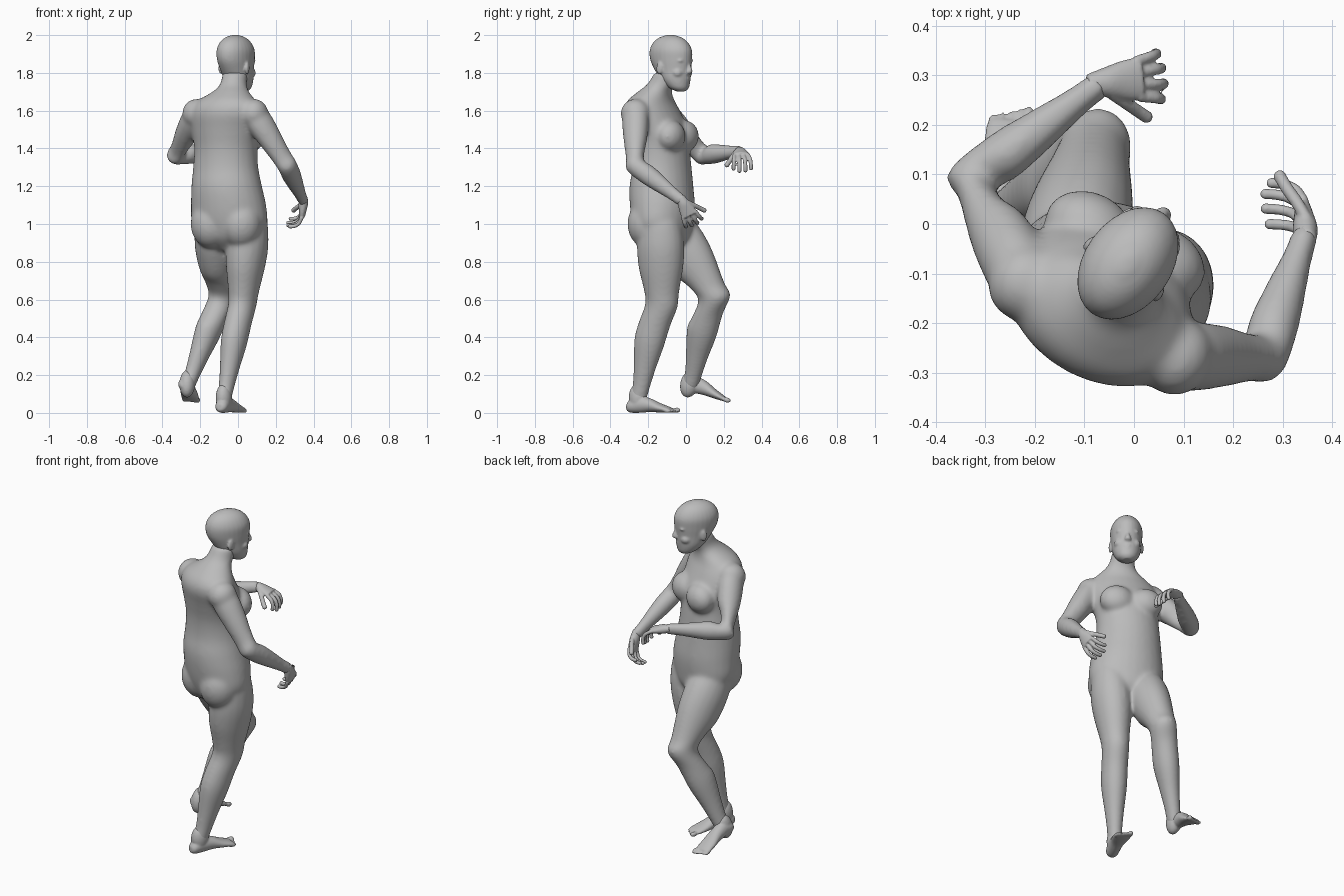
import bpy, bmesh, math
from mathutils import Vector, Matrix

cube = bpy.data.objects.get("Cube")
if cube:
    bpy.data.objects.remove(cube)

UP = Vector((0, 0, 1))
skin = bpy.data.materials.new("plain grey")
skin.use_nodes = True
skin.diffuse_color = (0.5, 0.5, 0.5, 1)
skin.node_tree.nodes["Principled BSDF"].inputs["Base Color"].default_value = skin.diffuse_color


def frame(yaw):
    """Across and forward directions for a part turned from +y towards +x."""
    a = math.radians(yaw)
    return Vector((math.cos(a), -math.sin(a), 0)), Vector((math.sin(a), math.cos(a), 0))


def loft(bm, rings, sides=20, steps=4):
    """Closed skin through (centre, half axis, half axis) rings, eased between them."""
    def ease(a, b, c, d, t):
        return 0.5 * (2 * b + (c - a) * t + (2 * a - 5 * b + 4 * c - d) * t * t
                      + (3 * b - a - 3 * c + d) * t ** 3)
    last = len(rings) - 1
    fine = []
    for i in range(last):
        quad = [rings[max(0, min(last, i + k))] for k in (-1, 0, 1, 2)]
        for s in range(steps):
            fine.append([ease(*(q[j] for q in quad), s / steps) for j in range(3)])
    fine.append(rings[last])
    loops = []
    for c, u, v in fine:
        angles = [math.tau * k / sides for k in range(sides)]
        loops.append([bm.verts.new(c + u * math.cos(a) + v * math.sin(a)) for a in angles])
    for lo, hi in zip(loops, loops[1:]):
        for k in range(sides):
            n = (k + 1) % sides
            bm.faces.new((lo[k], lo[n], hi[n], hi[k]))
    bm.faces.new(loops[0][::-1])
    bm.faces.new(loops[-1])


def ball(bm, centre, u, v, w):
    """Ellipsoid with three half axes."""
    m = Matrix((u, v, w)).transposed().to_4x4()
    m.translation = centre
    bmesh.ops.create_uvsphere(bm, u_segments=20, v_segments=12, radius=1, matrix=m)


def limb(bm, joints, profile, forward):
    """Tube along two bones; profile rows: place along, across, depth, shift back."""
    joints = [Vector(j) for j in joints]
    rings = []
    for t, across, depth, back in profile:
        i = max(0, min(int(t), len(joints) - 2))
        tangent = joints[i + 1] - joints[i]
        if abs(t - 1) < 0.2:
            tangent = (joints[1] - joints[0]).normalized() + (joints[2] - joints[1]).normalized()
        u = forward.cross(tangent).normalized()
        v = tangent.cross(u).normalized()
        rings.append((joints[i].lerp(joints[i + 1], t - i) - v * back, u * across, v * depth))
    loft(bm, rings)


def finish(bm, name, voxel, rounds):
    """Fuse the overlapping forms of one part into a single smooth skin."""
    bmesh.ops.recalc_face_normals(bm, faces=bm.faces)
    mesh = bpy.data.meshes.new(name)
    bm.to_mesh(mesh)
    bm.free()
    mesh.materials.append(skin)
    ob = bpy.data.objects.new(name, mesh)
    bpy.context.collection.objects.link(ob)
    fuse = ob.modifiers.new("fuse", 'REMESH')
    fuse.mode = 'VOXEL'
    fuse.voxel_size = voxel
    fuse.use_smooth_shade = True
    soft = ob.modifiers.new("soften", 'SMOOTH')
    soft.factor = 0.5
    soft.iterations = rounds


# Torso: height, centre x, centre y, half width, half depth, yaw
body = bmesh.new()
TORSO = [(.86, -.05, -.10, .08, .07, 20), (.92, -.045, -.11, .16, .13, 20),
         (1.0, -.045, -.12, .205, .155, 20), (1.1, -.05, -.125, .203, .168, 20),
         (1.2, -.06, -.13, .19, .166, 21), (1.3, -.065, -.127, .176, .153, 23),
         (1.4, -.064, -.133, .172, .148, 25), (1.5, -.066, -.148, .188, .15, 27),
         (1.59, -.068, -.178, .195, .138, 27), (1.65, -.06, -.185, .165, .115, 27),
         (1.7, -.038, -.165, .1, .088, 29), (1.74, -.024, -.132, .07, .075, 32),
         (1.8, -.015, -.1, .066, .07, 36)]
rings = []
for z, x, y, w, d, yaw in TORSO:
    u, f = frame(yaw)
    rings.append((Vector((x, y, z)), u * w, f * d))
loft(body, rings, 28)

chest_u, chest_f = frame(26)
hip_u, hip_f = frame(20)
for s in (-1, 1):
    ball(body, Vector((-.062, -.135, 1.465)) + chest_u * s * .08 + chest_f * .1,
         chest_u * .095, chest_f * .075, UP * .085)
    ball(body, Vector((-.045, -.125, 1.0)) + hip_u * s * .085 - hip_f * .05,
         hip_u * .11, hip_f * .11, UP * .13)

# Legs
LEG = [(-.35, .06, .07, 0), (-.15, .095, .105, 0), (.05, .107, .123, 0), (.25, .11, .128, 0),
       (.5, .1, .12, 0), (.8, .081, .097, 0), (1, .073, .088, 0), (1.2, .071, .086, .012),
       (1.4, .069, .083, .016), (1.65, .053, .062, .008), (1.85, .042, .048, 0),
       (2, .038, .046, 0)]
limb(body, [(.055, -.135, .96), (.022, -.13, .57), (-.075, -.255, .07)], LEG, hip_f)
limb(body, [(-.125, -.06, .96), (-.082, .15, .61), (-.268, .02, .14)], LEG, hip_f)

# Arms with rounded shoulders
ARM = [(0, .064, .072, 0), (.2, .067, .075, 0), (.5, .061, .066, 0), (.8, .053, .057, 0),
       (1, .052, .054, 0), (1.25, .051, .054, 0), (1.5, .043, .047, 0),
       (1.8, .031, .036, 0), (2, .028, .034, 0)]
LEFT = [(.085, -.268, 1.585), (.26, -.268, 1.31), (.347, -.018, 1.12)]
RIGHT = [(-.22, -.118, 1.585), (-.328, .088, 1.365), (-.065, .285, 1.385)]
for arm in (LEFT, RIGHT):
    limb(body, arm, ARM, Vector((.2, .5, .8)))
    shoulder = Vector(arm[0])
    ball(body, shoulder, chest_u * .075, chest_f * .08, UP * .078)
    neck = Vector((-.04, -.165, 1.685))
    loft(body, [(neck, chest_f * .065, UP * .05),
                (neck.lerp(shoulder, .5), chest_f * .08, UP * .058),
                (shoulder, chest_f * .076, UP * .07)])
finish(body, "body", .009, 20)

# Head: height, forward offset, half width, half depth
head = bmesh.new()
u, f = frame(36)
base = Vector((-.0125, -.08, 0))
HEAD = [(1.702, .066, .024, .024), (1.722, .052, .053, .054), (1.765, .03, .073, .083),
        (1.82, .012, .08, .106), (1.87, .002, .086, .122), (1.92, 0, .087, .123),
        (1.96, -.002, .072, .102), (1.987, -.002, .046, .066), (2.001, -.002, .012, .018)]
loft(head, [(base + f * o + UP * z, u * w, f * d) for z, o, w, d in HEAD], 28)


def feature(side, ahead, z, w, d, h):
    ball(head, base + u * side + f * ahead + UP * z, u * w, f * d, UP * h)


nose = base + f * .111
loft(head, [(nose + UP * 1.86, u * .009, f * .008),
            (nose + f * .008 + UP * 1.83, u * .011, f * .013),
            (nose + f * .012 + UP * 1.805, u * .018, f * .016),
            (nose + UP * 1.793, u * .013, f * .01)], 12)
feature(0, .103, 1.77, .024, .015, .007)
feature(0, .1, 1.757, .021, .015, .008)
feature(0, .082, 1.722, .026, .02, .019)
for s in (-1, 1):
    feature(s * .034, .097, 1.864, .028, .014, .009)
    feature(s * .034, .095, 1.842, .015, .01, .007)
    feature(s * .04, .072, 1.8, .032, .032, .028)
    ball(head, base + u * s * .086 - f * .012 + UP * 1.825,
         u * .009 - f * s * .005, f * .018 + UP * .004, UP * .033)
finish(head, "head", .006, 5)


def hand(name, wrist, along, palm, thumb):
    """Palm, four curled fingers and a thumb."""
    bm = bmesh.new()
    wrist, d = Vector(wrist), Vector(along).normalized()
    n = Vector(palm)
    n = (n - d * n.dot(d)).normalized()
    s = d.cross(n) * thumb
    loft(bm, [(wrist + d * k, s * w, n * h) for k, w, h in
              ((-.03, .02, .018), (.01, .031, .025), (.05, .041, .021), (.085, .044, .016))])

    def digit(p, way, lengths, bends, r):
        path = [(p, way)]
        for length, bend in zip(lengths, bends):
            a = math.radians(bend)
            step = way * math.cos(a) + n * math.sin(a)
            p = p + step * length
            path.append((p, step))
        loft(bm, [(q, s.cross(t).normalized() * r, t.cross(s.cross(t)).normalized() * r)
                  for q, t in path], 10)
        ball(bm, p, s * r, n * r, d * r)

    for i in range(4):
        size = (.85, .97, 1, .85)[i]
        digit(wrist + d * .075 + s * (i - 1.5) * .024, (d + s * (i - 1.5) * .12).normalized(),
              [k * size for k in (.048, .034, .026)], (20, 55, 80), .011)
    digit(wrist + d * .02 + s * .025, (d * .8 + s * .55).normalized(),
          (.04, .036, .03), (25, 30, 25), .013)
    finish(bm, name, .0045, 2)


hand("left_hand", LEFT[2], (-.08, .4, -.8), (-1, .1, -.1), 1)
hand("right_hand", RIGHT[2], (.95, .1, -.25), (-.2, 0, -1), -1)


def foot(name, heel, tip, ankle, inner):
    """Heel to ball wedge with five toes; heel and tip lie on the sole."""
    bm = bmesh.new()
    heel, tip = Vector(heel), Vector(tip)
    d = (tip - heel).normalized()
    size = (tip - heel).length
    s = d.cross(UP).normalized()
    up = s.cross(d)
    loft(bm, [(heel + d * size * t + up * h, s * w, up * k) for t, h, w, k in
              ((0, .03, .018, .018), (.07, .035, .034, .034), (.25, .044, .037, .044),
               (.45, .041, .039, .037), (.65, .027, .046, .025), (.82, .017, .047, .016),
               (.88, .014, .04, .011))])
    ball(bm, Vector(ankle), s * .042, d * .05, up * .075)
    for i in range(5):
        r = .014 if i == 0 else .0095
        reach = size * (.93 - .022 * i)
        ball(bm, heel + d * reach + s * inner * (.034 - .0175 * i) + up * r,
             s * r, d * .024, up * r)
    finish(bm, name, .0055, 5)


foot("left_foot", (-.098, -.312, 0), (.022, -.045, 0), (-.075, -.255, .08), -1)
foot("right_foot", (-.287, -.03, .125), (-.245, .235, .05), (-.268, .02, .155), 1)
